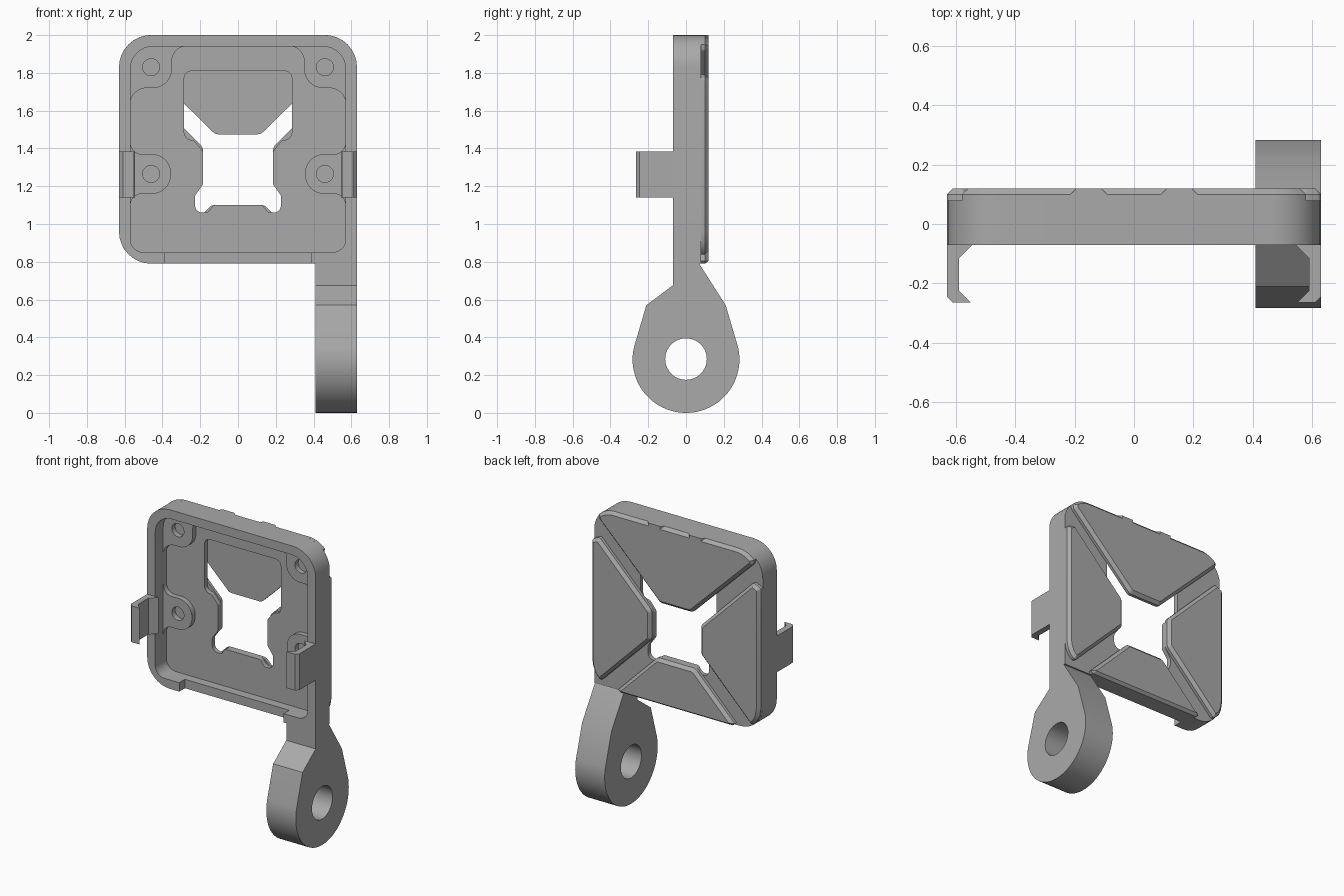
import bpy, bmesh
from math import sin, cos, radians, tan
from mathutils import Vector

cube = bpy.data.objects.get("Cube")
if cube:
    bpy.data.objects.remove(cube)

GREY = (0.4, 0.4, 0.4, 1)
mat = bpy.data.materials.new("plain grey")
mat.use_nodes = True
mat.diffuse_color = GREY
mat.node_tree.nodes["Principled BSDF"].inputs["Base Color"].default_value = GREY

# Maps (profile u, profile v, depth) to world axes for each extrusion axis
AXES = {"x": lambda u, v, d: (d, u, v),
        "y": lambda u, v, d: (u, d, v),
        "z": lambda u, v, d: (u, v, d)}
parts = []


def rounded(points, steps=8):
    """Outline with a fillet at each (u, v, radius) point."""
    out = []
    for i, p in enumerate(points):
        c = Vector(p[:2])
        r = p[2] if len(p) > 2 else 0
        if not r:
            out.append(tuple(c))
            continue
        a = (Vector(points[i - 1][:2]) - c).normalized()
        b = (Vector(points[(i + 1) % len(points)][:2]) - c).normalized()
        half = a.angle(b) / 2
        centre = c + (a + b).normalized() * (r / sin(half))
        start = c + a * (r / tan(half)) - centre
        end = c + b * (r / tan(half)) - centre
        total = start.angle(end)
        for k in range(steps + 1):
            t = k / steps
            q = start * sin((1 - t) * total) + end * sin(t * total)
            out.append(tuple(centre + q / sin(total)))
    return out


def circle(u, v, r, n=32, a0=0, a1=360):
    return [(u + r * cos(radians(a0 + (a1 - a0) * k / n)),
             v + r * sin(radians(a0 + (a1 - a0) * k / n))) for k in range(n)]


def rect(u0, u1, v0, v1):
    return [(u0, v0), (u1, v0), (u1, v1), (u0, v1)]


def flip(points):
    """Mirror an outline across u = 0."""
    return [(-p[0],) + tuple(p[1:]) for p in reversed(points)]


def prism(name, axis, outline, d0, d1, holes=(), chamfer=0):
    """Extrude an outline with holes, optionally chamfering the far rim."""
    bm = bmesh.new()
    to_world = AXES[axis]
    loops = [[bm.verts.new(to_world(u, v, d0)) for u, v in loop]
             for loop in (outline, *holes)]
    if holes:
        edges = [bm.edges.new((l[i - 1], l[i])) for l in loops for i in range(len(l))]
        bmesh.ops.triangle_fill(bm, edges=edges, use_beauty=True)
    else:
        bm.faces.new(loops[0])
    res = bmesh.ops.extrude_face_region(bm, geom=bm.faces[:])
    top = [g for g in res["geom"] if isinstance(g, bmesh.types.BMVert)]
    bmesh.ops.translate(bm, verts=top, vec=to_world(0, 0, d1 - d0))
    bmesh.ops.recalc_face_normals(bm, faces=bm.faces[:])
    if chamfer:
        far = set(top)
        rim = [e for e in bm.edges if all(v in far for v in e.verts)]
        bmesh.ops.bevel(bm, geom=rim, offset=chamfer, segments=1,
                        affect="EDGES", profile=0.5)
    mesh = bpy.data.meshes.new(name)
    bm.to_mesh(mesh)
    bm.free()
    mesh.materials.append(mat)
    ob = bpy.data.objects.new(name, mesh)
    bpy.context.collection.objects.link(ob)
    parts.append(ob)
    return ob


FRONT, FLOOR, GROOVE, BACK = -0.07, 0.05, 0.08, 0.12

# Frame: rounded rim, square where the arm joins
frame_outline = rounded([(-0.63, 0.79, 0.17), (0.63, 0.79),
                         (0.63, 2, 0.17), (-0.63, 2, 0.17)])
cavity = rounded([(-0.57, 0.85, 0.07), (0.57, 0.85, 0.07),
                  (0.57, 1.94, 0.12), (-0.57, 1.94, 0.12)])
frame = prism("frame", "y", frame_outline, FRONT, GROOVE, [cavity])

# Recess in the lower lip of the frame
cutter = prism("lip_cutter", "y", rect(-0.39, 0.39, 0.7, 0.88), -0.2, -0.01)
cut = frame.modifiers.new("lip_recess", "BOOLEAN")
cut.operation, cut.solver, cut.object = "DIFFERENCE", "EXACT", cutter
bpy.context.view_layer.objects.active = frame
bpy.ops.object.modifier_apply(modifier=cut.name)
parts.remove(cutter)
bpy.data.objects.remove(cutter)

# Floor plate with the shaped central opening
half_hole = [(0.285, 1.81, 0.04), (0.285, 1.445, 0.04), (0.235, 1.445, 0.02),
             (0.185, 1.385, 0.03), (0.185, 1.21, 0.03), (0.228, 1.15, 0.03),
             (0.228, 1.06, 0.04), (0.16, 1.06, 0.03), (0.13, 1.10, 0.02)]
prism("floor_plate", "y", cavity, FLOOR, GROOVE,
      [rounded(half_hole + flip(half_hole))])

# Raised back panels separated by diagonal grooves
top_half = [(0.12, 1.475, 0.04), (0.575, 1.92, 0.02)] + \
    circle(0.46, 1.83, 0.17, 8, 45, 90) + [(0.46, 2)]
prism("top_panel", "y", rounded(top_half + flip(top_half)),
      GROOVE, BACK, chamfer=0.02)
low_half = [(0.42, 0.79), (0.435, 0.805), (0.14, 1.10, 0.04)]
prism("bottom_panel", "y", rounded(low_half + flip(low_half)),
      GROOVE, BACK, chamfer=0.02)
side = [(0.185, 1.21, 0.04), (0.565, 0.83, 0.02), (0.605, 0.87), (0.622, 0.91),
        (0.63, 0.96), (0.63, 1.77, 0.02), (0.575, 1.795, 0.02), (0.185, 1.405, 0.04)]

# Screw pads, clips and tabs on both sides
corner_pad = [(0.25, 1.945), (0.35, 1.935, 0.08), (0.35, 1.72, 0.1),
              (0.565, 1.72, 0.09), (0.575, 1.61), (0.6, 1.61), (0.6, 1.86),
              (0.575, 1.925), (0.5, 1.95)]
side_pad = [(0.6, 1.44), (0.57, 1.44), (0.565, 1.37, 0.06), (0.355, 1.37, 0.1),
            (0.355, 1.16, 0.1), (0.565, 1.16, 0.06), (0.57, 1.09), (0.6, 1.09)]
clip = [(0.63, FRONT), (0.63, -0.245), (0.61, -0.265), (0.55, -0.265),
        (0.59, -0.225), (0.59, -0.115), (0.545, FRONT)]

for label, s in (("left", 1), ("right", -1)):
    def place(pts):
        return pts if s > 0 else flip(pts)
    prism(label + "_panel", "y", rounded(place(side)), GROOVE, BACK, chamfer=0.02)
    prism(label + "_corner_pad", "y", rounded(place(corner_pad)), 0.015, FLOOR,
          [circle(s * 0.46, 1.83, 0.045)])
    prism(label + "_side_pad", "y", rounded(place(side_pad)), 0.015, FLOOR,
          [circle(s * 0.46, 1.265, 0.045)])
    prism(label + "_clip", "z", place(clip), 1.14, 1.385)
    tab = [(0.09, 0.1), (0.11, BACK), (0.195, BACK), (0.215, 0.1)]
    prism(label + "_top_tab", "z", place(tab), 1.97, 2)

# Mounting arm with a round eye
arm = [(-0.07, 0.84), (-0.07, 0.675), (-0.21, 0.57)] + \
    circle(0, 0.283, 0.283, 48, 167, 373) + \
    [(0.276, 0.347), (0.21, 0.57), (0.07, 0.79), (0.07, 0.84)]
prism("mounting_arm", "x", arm, 0.41, 0.63, [circle(0, 0.285, 0.11, 40)])

# Smooth the curved walls, keep edges crisp
bpy.ops.object.select_all(action="DESELECT")
for ob in parts:
    ob.select_set(True)
bpy.context.view_layer.objects.active = frame
bpy.ops.object.shade_smooth_by_angle(angle=radians(30))
